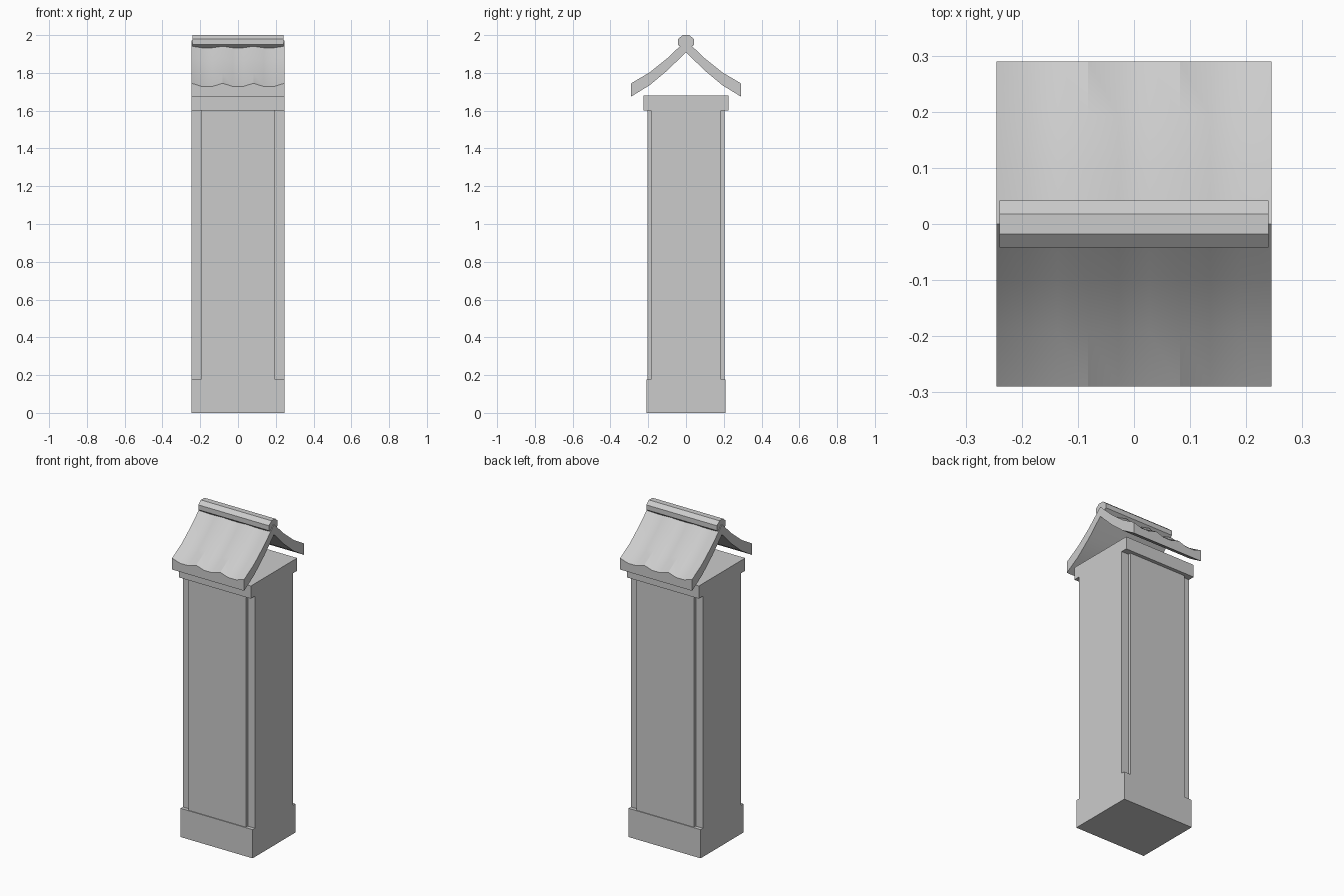
import bpy, bmesh, math

if "Cube" in bpy.data.objects:
    bpy.data.objects.remove(bpy.data.objects["Cube"], do_unlink=True)

stone = bpy.data.materials.new("grey stone")
stone.use_nodes = True
GREY = (0.6, 0.6, 0.6, 1)
stone.diffuse_color = GREY
stone.node_tree.nodes["Principled BSDF"].inputs["Base Color"].default_value = GREY


def add_object(name, bm):
    bmesh.ops.recalc_face_normals(bm, faces=bm.faces)
    mesh = bpy.data.meshes.new(name)
    bm.to_mesh(mesh)
    bm.free()
    mesh.materials.append(stone)
    obj = bpy.data.objects.new(name, mesh)
    bpy.context.collection.objects.link(obj)
    return obj


def box(name, half_x, y0, y1, z0, z1):
    bm = bmesh.new()
    bmesh.ops.create_cube(bm, size=1)
    for v in bm.verts:
        v.co = (v.co.x * 2 * half_x, (y0 + y1) / 2 + v.co.y * (y1 - y0),
                (z0 + z1) / 2 + v.co.z * (z1 - z0))
    return add_object(name, bm)


# Pillar: plinth, shaft, raised panels front and back, cap
HALF = 0.245
box("plinth", HALF, -0.208, 0.208, 0, 0.176)
box("shaft", HALF, -0.185, 0.185, 0.176, 1.605)
for side, label in ((-1, "front"), (1, "back")):
    box(label + "_panel", 0.196, *sorted((side * 0.18, side * 0.203)), 0.176, 1.605)
box("cap", HALF, -0.225, 0.225, 1.602, 1.68)

# Curved gable roof: wavy on top, plain underneath
outer = [(0.29, 1.745), (0.192, 1.803), (0.096, 1.88), (0, 1.972)]
inner = [(0.29, 1.675), (0.192, 1.735), (0.096, 1.815), (0, 1.91)]


def both_slopes(half):
    return half + [(-y, z) for y, z in reversed(half[:-1])]


COLUMNS = 10
top, under = both_slopes(outer), both_slopes(inner)
bm = bmesh.new()
rings = []
for i in range(COLUMNS):
    x = -HALF + 2 * HALF * i / (COLUMNS - 1)
    dip = 0 if i % 3 == 0 else 0.017
    ring = [bm.verts.new((x, y, z - dip)) for y, z in top]
    ring += [bm.verts.new((x, y, z)) for y, z in reversed(under)]
    rings.append(ring)
n = len(rings[0])
for a, b in zip(rings, rings[1:]):
    for j in range(n):
        k = (j + 1) % n
        bm.faces.new((a[j], a[k], b[k], b[j]))
for ring in (rings[0], rings[-1]):
    for j in range(len(top) - 1):
        bm.faces.new((ring[j], ring[j + 1], ring[n - 2 - j], ring[n - 1 - j]))
roof = add_object("roof", bm)
bpy.ops.object.select_all(action="DESELECT")
roof.select_set(True)
bpy.context.view_layer.objects.active = roof
bpy.ops.object.shade_smooth_by_angle(angle=math.radians(30))

# Eight-sided ridge roll
bm = bmesh.new()
bmesh.ops.create_cone(bm, cap_ends=True, segments=8, radius1=0.0455,
                      radius2=0.0455, depth=0.48)
for v in bm.verts:
    turn = math.radians(22.5)
    a = math.atan2(v.co.y, v.co.x)
    a = (round(a / (2 * turn) - 0.01) + 0.5) * 2 * turn
    v.co = (v.co.z, 0.0455 * math.cos(a), 1.964 + 0.039 * math.sin(a))
add_object("ridge_roll", bm)
